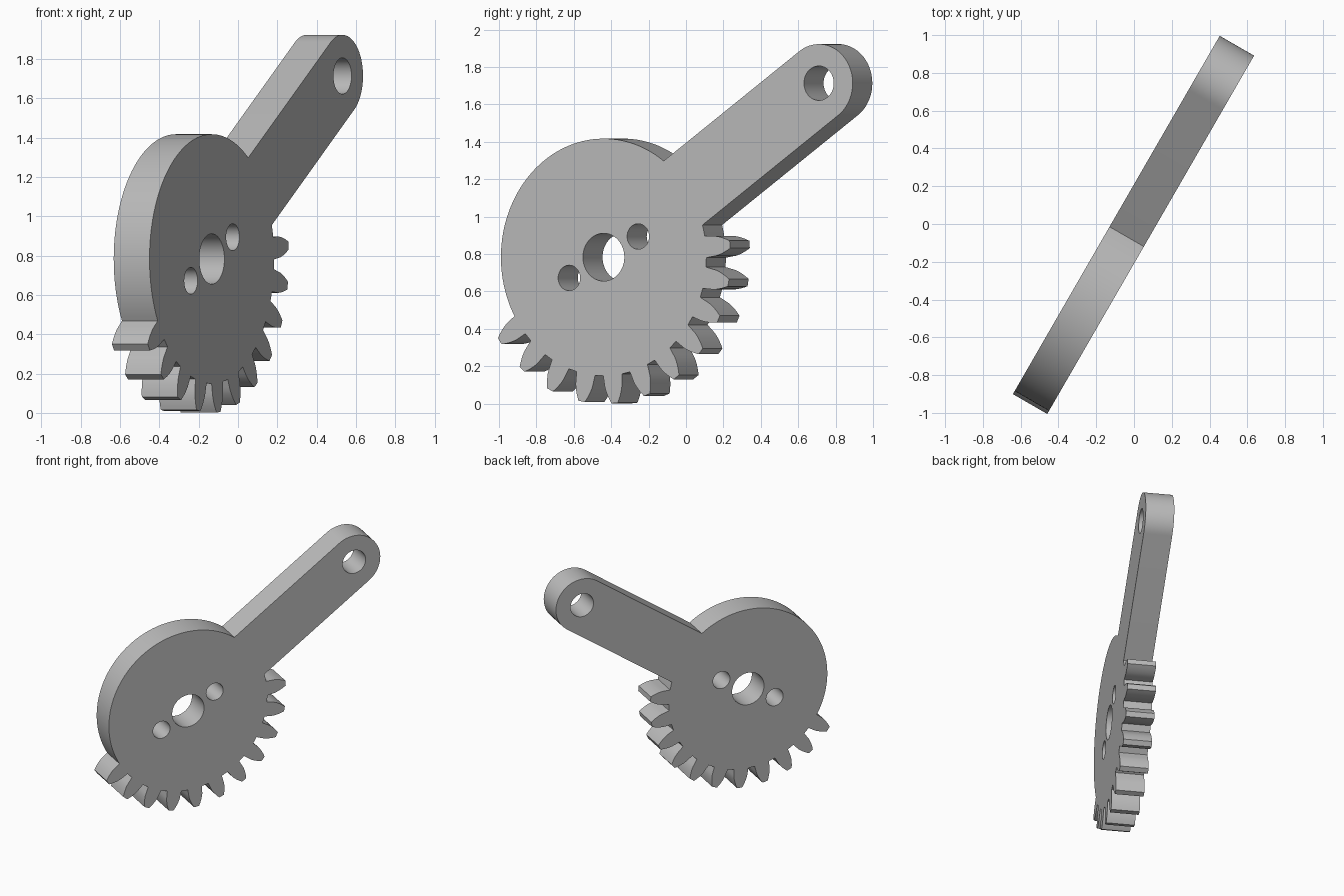
import bpy, bmesh
from math import sin, cos, tan, acos, asin, radians, pi
from mathutils import Vector

cube = bpy.data.objects.get("Cube")
if cube:
    bpy.data.objects.remove(cube)

# Main dimensions, in the plane of the plate
CENTRE = Vector((-0.448, 0.783))
DISC_R, PITCH_R, TIP_R = 0.634, 0.72, 0.783
TEETH_PER_TURN, TOOTH_COUNT = 24, 11
ARM_ANGLE, ARM_LENGTH, ARM_R = radians(35), 1.622, 0.209
HALF_THICKNESS = 0.105
ARM_END = CENTRE + ARM_LENGTH * Vector((cos(ARM_ANGLE), sin(ARM_ANGLE)))


def polar(centre, radius, angle):
    return centre + radius * Vector((cos(angle), sin(angle)))


def arc(centre, radius, start, end, steps):
    return [polar(centre, radius, start + (end - start) * i / steps)
            for i in range(steps + 1)]


def involute(angle):
    return tan(angle) - angle


def half_tooth():
    """Radius and half angle pairs from root to tip of an involute tooth."""
    pressure = radians(20)
    base_r = PITCH_R * cos(pressure)
    half_pitch = pi / TEETH_PER_TURN / 2
    flank = [(DISC_R, half_pitch + involute(pressure) + radians(0.6))]
    for i in range(7):
        r = base_r + (TIP_R - base_r) * i / 6
        spread = involute(acos(min(1, base_r / r)))
        flank.append((r, half_pitch + involute(pressure) - spread))
    return flank


# Outline: rounded arm, plain side of the disc, then the toothed side
join = asin(ARM_R / DISC_R)
pitch = 2 * pi / TEETH_PER_TURN
first_tooth = radians(215)
flank = half_tooth()
root_half = flank[0][1]

outline = [polar(CENTRE, DISC_R, ARM_ANGLE - join)]
outline += arc(ARM_END, ARM_R, ARM_ANGLE - pi / 2, ARM_ANGLE + pi / 2, 32)
outline += arc(CENTRE, DISC_R, ARM_ANGLE + join, first_tooth - root_half, 56)[:-1]
for k in range(TOOTH_COUNT):
    middle = first_tooth + k * pitch
    outline += [polar(CENTRE, r, middle - a) for r, a in flank]
    outline += [polar(CENTRE, r, middle + a) for r, a in reversed(flank)]
outline.append(polar(CENTRE, DISC_R, ARM_ANGLE - join / 2 - radians(12.5)
                     + 2 * pi))

# Bores: shaft hole, two pin holes either side of it, arm eye
pin_angle, pin_offset = radians(27.5), 0.24
holes = [(CENTRE, 0.128),
         (polar(CENTRE, pin_offset, pin_angle), 0.068),
         (polar(CENTRE, -pin_offset, pin_angle), 0.068),
         (ARM_END, 0.092)]
loops = [outline] + [arc(c, r, 0, 2 * pi, 48)[:-1] for c, r in holes]

# Fill the profile and extrude it to a plate
bm = bmesh.new()
for loop in loops:
    verts = [bm.verts.new((p.x, p.y, -HALF_THICKNESS)) for p in loop]
    for i, v in enumerate(verts):
        bm.edges.new((v, verts[(i + 1) % len(verts)]))
bmesh.ops.triangle_fill(bm, edges=bm.edges[:], use_beauty=True)
result = bmesh.ops.extrude_face_region(bm, geom=bm.faces[:])
moved = [g for g in result["geom"] if isinstance(g, bmesh.types.BMVert)]
bmesh.ops.translate(bm, verts=moved, vec=(0, 0, 2 * HALF_THICKNESS))
bmesh.ops.recalc_face_normals(bm, faces=bm.faces[:])

mesh = bpy.data.meshes.new("sector_gear_arm")
bm.to_mesh(mesh)
bm.free()
plate = bpy.data.objects.new("sector_gear_arm", mesh)
bpy.context.collection.objects.link(plate)

# Stand the plate upright and turn it
plate.rotation_euler = (pi / 2, 0, radians(60))

# Grey material
grey = bpy.data.materials.new("plain grey")
grey.use_nodes = True
colour = (0.5, 0.5, 0.5, 1)
grey.diffuse_color = colour
grey.node_tree.nodes["Principled BSDF"].inputs["Base Color"].default_value = colour
mesh.materials.append(grey)

bpy.ops.object.select_all(action="DESELECT")
plate.select_set(True)
bpy.context.view_layer.objects.active = plate
bpy.ops.object.shade_smooth_by_angle(angle=radians(30))
